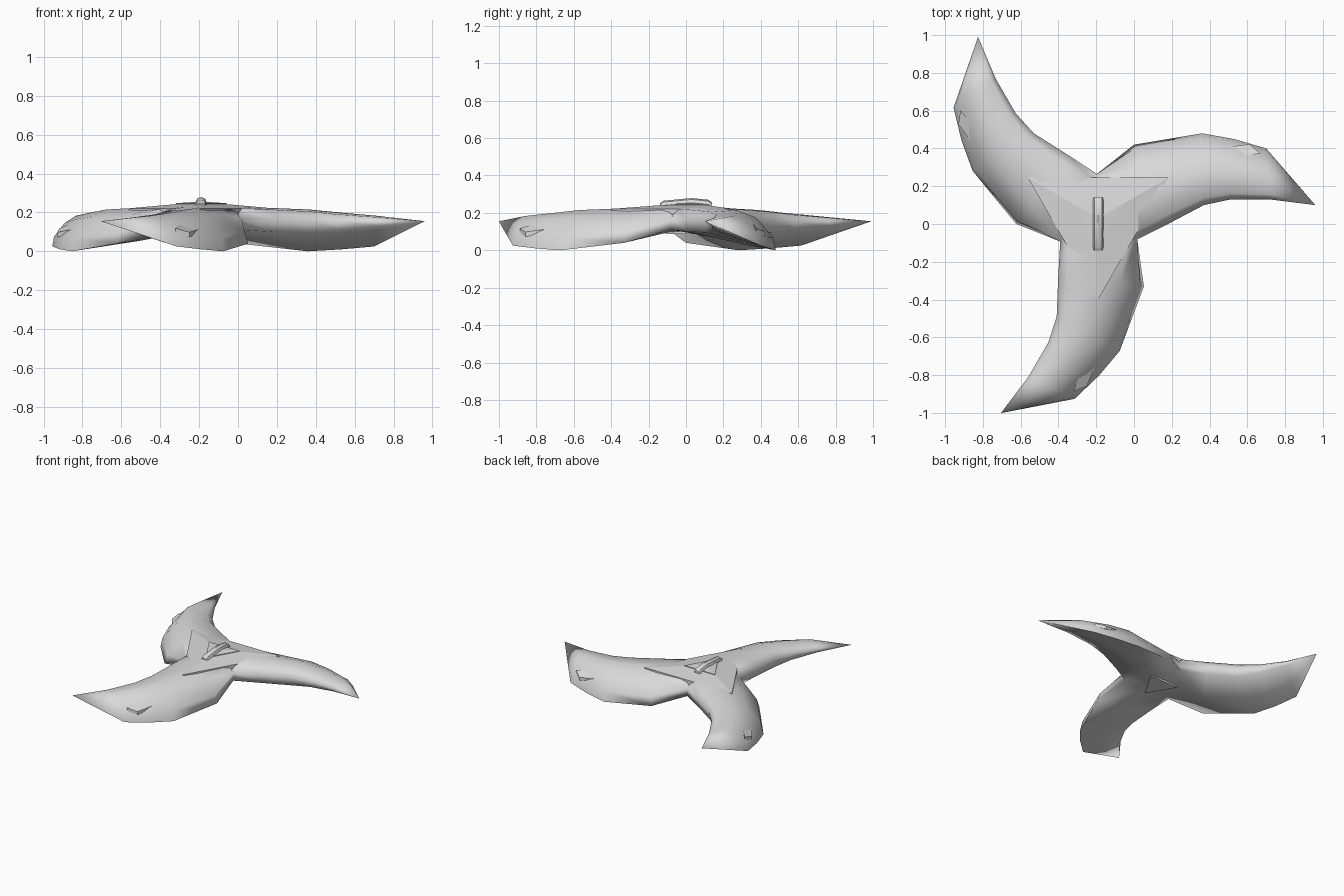
import bpy, bmesh, math
from mathutils import Vector, Matrix

if "Cube" in bpy.data.objects:
    bpy.data.objects.remove(bpy.data.objects["Cube"])

CENTRE = Vector((-0.19, 0.03, 0))
grey = bpy.data.materials.new("pale_grey")
grey.diffuse_color = (0.7, 0.7, 0.7, 1)
grey.use_nodes = True
grey.node_tree.nodes["Principled BSDF"].inputs["Base Color"].default_value = grey.diffuse_color


def turn(i):
    return Matrix.Rotation(i * 2 * math.pi / 3, 4, 'Z')


def finish(name, bm, smooth=None):
    bmesh.ops.remove_doubles(bm, verts=bm.verts, dist=0.0005)
    bmesh.ops.recalc_face_normals(bm, faces=bm.faces)
    me = bpy.data.meshes.new(name)
    bm.to_mesh(me)
    bm.free()
    me.materials.append(grey)
    ob = bpy.data.objects.new(name, me)
    ob.location = CENTRE
    bpy.context.collection.objects.link(ob)
    if smooth:
        bpy.ops.object.select_all(action='DESELECT')
        ob.select_set(True)
        bpy.context.view_layer.objects.active = ob
        bpy.ops.object.shade_smooth_by_angle(angle=math.radians(smooth))
    return ob


# three curved blades joined at the hub
# (outer edge, inner edge, heights of shoulder, upper, ridge, inner top, inner wall)
notch = Vector((0.207, -0.112, 0.11))
sections = [
    (turn(1) @ notch, notch, (0.17, 0.222, 0.240, 0.222, 0.17)),
    (Vector((0.19, 0.39, 0.04)), Vector((0.37, -0.03, 0.10)), (0.10, 0.19, 0.226, 0.215, 0.165)),
    (Vector((0.55, 0.45, 0.00)), Vector((0.56, 0.07, 0.095)), (0.07, 0.175, 0.215, 0.205, 0.16)),
    (Vector((0.72, 0.42, 0.01)), Vector((0.70, 0.10, 0.11)), (0.07, 0.165, 0.20, 0.19, 0.155)),
    (Vector((0.89, 0.37, 0.025)), Vector((0.91, 0.10, 0.13)), (0.075, 0.145, 0.183, 0.175, 0.155)),
]
tip = Vector((1.15, 0.07, 0.155))


def ring(outer, inner, heights, spread):
    def at(t, z):
        p = outer.lerp(inner, t)
        p.z = z
        return p
    low = outer.z * 0.55 + inner.z * 0.45 - 0.012
    top = [at(t, z) for t, z in zip(spread, heights)]
    return [outer] + top + [at(spread[5], inner.z), at(0.45, low)]


bm = bmesh.new()
for i in range(3):
    m = turn(i)
    rings = []
    for k, s in enumerate(sections):
        spread = (0.04, 0.28, 0.55, 0.90, 1, 0.97) if k else (0, 0.10, 0.5, 0.90, 1, 1)
        rings.append([bm.verts.new(m @ p) for p in ring(*s, spread)])
    n = len(rings[0])
    for a, b in zip(rings, rings[1:]):
        for k in range(n):
            bm.faces.new((a[k], a[(k + 1) % n], b[(k + 1) % n], b[k]))
    point = bm.verts.new(m @ tip)
    for k in range(n):
        bm.faces.new((rings[-1][k], rings[-1][(k + 1) % n], point))
    # hub wedges above and below
    top = bm.verts.new((0, 0, 0.25))
    under = bm.verts.new((0, 0, 0.10))
    r = rings[0]
    for k in range(1, 5):
        bm.faces.new((r[k], r[k + 1], top))
    bm.faces.new((r[6], r[7], under))
    bm.faces.new((r[7], r[0], under))
finish("blades", bm, 100)


# triangular plates on the hub: low pyramids with a closed base
def plate(name, radius, rim_z, apex_z, base_z, angle=-90):
    bm = bmesh.new()
    apex = bm.verts.new((0, 0, apex_z))
    rim, base = [], []
    for i in range(3):
        a = math.radians(angle + 120 * i)
        x, y = radius * math.cos(a), radius * math.sin(a)
        rim.append(bm.verts.new((x, y, rim_z)))
        base.append(bm.verts.new((x, y, base_z)))
    for i in range(3):
        j = (i + 1) % 3
        bm.faces.new((rim[i], rim[j], apex))
        bm.faces.new((rim[i], base[i], base[j], rim[j]))
    bm.faces.new(base)
    finish(name, bm)


plate("top_plate", 0.43, 0.221, 0.254, 0.19)
plate("grip_base", 0.15, 0.2475, 0.256, 0.23)
plate("bottom_plate", 0.14, 0.088, 0.088, 0.14)

# arched grip bar
bm = bmesh.new()
path = [(-0.17, 0.225), (-0.15, 0.24), (0.0, 0.254), (0.09, 0.245), (0.11, 0.23)]
loops = []
for y, z in path:
    loops.append([bm.verts.new((0.028 * math.cos(k * math.pi / 4), y,
                                z + 0.025 * math.sin(k * math.pi / 4))) for k in range(8)])
for a, b in zip(loops, loops[1:]):
    for k in range(8):
        bm.faces.new((a[k], a[(k + 1) % 8], b[(k + 1) % 8], b[k]))
bm.faces.new(loops[0])
bm.faces.new(loops[-1])
finish("grip_bar", bm, 40)

# small barb on the outer edge of each blade, mostly sunk into it
bm = bmesh.new()
for i in range(3):
    pts = [(0.66, 0.375, 0.115), (0.80, 0.392, 0.098), (0.86, 0.345, 0.118), (0.78, 0.33, 0.14)]
    up = [bm.verts.new(turn(i) @ Vector(p)) for p in pts]
    down = [bm.verts.new(turn(i) @ Vector((x, y, z - 0.025))) for x, y, z in pts]
    bm.faces.new(up)
    bm.faces.new(down)
    for k in range(4):
        j = (k + 1) % 4
        bm.faces.new((up[k], up[j], down[j], down[k]))
finish("barbs", bm)
